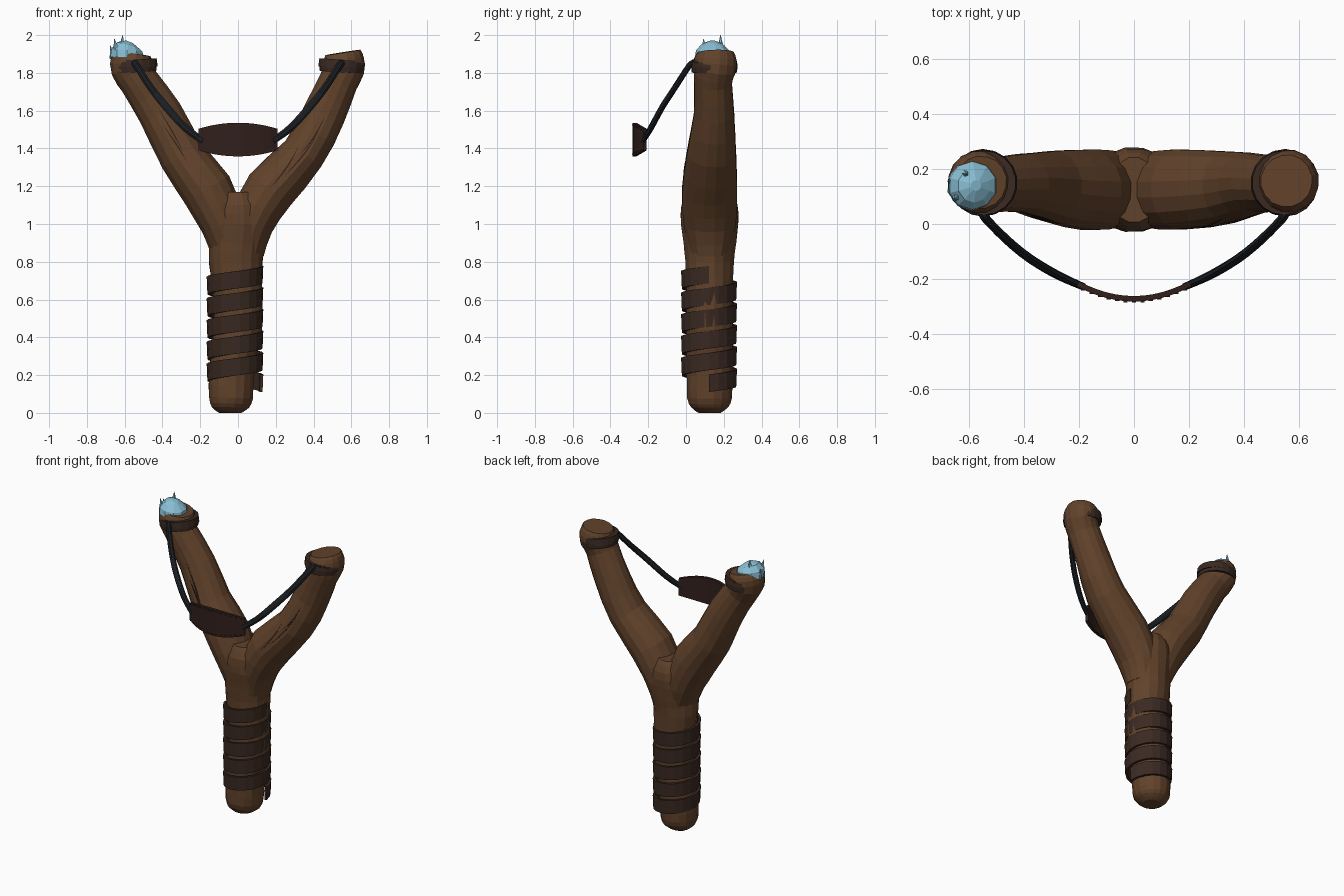
import bpy, bmesh, math, random
from mathutils import Vector
from mathutils.bvhtree import BVHTree

if "Cube" in bpy.data.objects:
    bpy.data.objects.remove(bpy.data.objects["Cube"])

random.seed(4)


def material(name, rgb):
    m = bpy.data.materials.new(name)
    m.diffuse_color = (*rgb, 1)
    m.use_nodes = True
    m.node_tree.nodes["Principled BSDF"].inputs["Base Color"].default_value = m.diffuse_color
    return m


WOOD = material("wood", (0.12, 0.055, 0.024))
GRAIN = material("dark_grain", (0.035, 0.017, 0.009))
LEATHER = material("leather", (0.042, 0.022, 0.016))
POUCH = material("pouch_leather", (0.03, 0.014, 0.011))
RUBBER = material("rubber", (0.011, 0.013, 0.016))
ICE = material("ice", (0.25, 0.52, 0.66))


def finish(name, bm, mat):
    bmesh.ops.recalc_face_normals(bm, faces=bm.faces)
    me = bpy.data.meshes.new(name)
    bm.to_mesh(me)
    bm.free()
    me.materials.append(mat)
    ob = bpy.data.objects.new(name, me)
    bpy.context.collection.objects.link(ob)
    return ob


def smooth_path(pts, steps):
    """Catmull-Rom through rows of numbers."""
    out = []
    for i in range(len(pts) - 1):
        a, b, c, d = (pts[max(i - 1, 0)], pts[i], pts[i + 1], pts[min(i + 2, len(pts) - 1)])
        for s in range(steps):
            t = s / steps
            out.append([0.5 * (2 * q + (r - p) * t + (2 * p - 5 * q + 4 * r - w) * t * t
                               + (3 * q - p - 3 * r + w) * t ** 3)
                        for p, q, r, w in zip(a, b, c, d)])
    return out + [list(pts[-1])]


def tube(name, pts, mat, sides=8, steps=1, jitter=0.0):
    """Capped tube through rows of (x, y, z, radius_u, radius_y)."""
    rows = smooth_path(pts, steps)
    pos = [Vector(r[:3]) for r in rows]
    bm = bmesh.new()
    rings = []
    for i, r in enumerate(rows):
        t = (pos[min(i + 1, len(pos) - 1)] - pos[max(i - 1, 0)]).normalized()
        u = Vector((0, 1, 0)).cross(t).normalized()
        v = t.cross(u)
        ring = []
        for k in range(sides):
            a = 2 * math.pi * (k + 0.5) / sides
            j = 1 + random.uniform(-jitter, jitter)
            ring.append(bm.verts.new(pos[i] + (u * r[3] * math.cos(a) + v * r[4] * math.sin(a)) * j))
        rings.append(ring)
    for p, q in zip(rings, rings[1:]):
        for k in range(sides):
            n = (k + 1) % sides
            bm.faces.new((p[k], p[n], q[n], q[k]))
    bm.faces.new(rings[0])
    bm.faces.new(rings[-1])
    return finish(name, bm, mat)


# Carved fork: handle and two arms fused together
fork = tube("wooden_fork", [
    (-.04, .125, 0, .06, .06), (-.04, .125, .03, .1, .1), (-.038, .125, .08, .118, .12),
    (-.033, .125, .2, .122, .123), (-.025, .125, .3, .121, .124), (0, .125, .45, .128, .124),
    (0, .125, .6, .131, .125), (-.012, .125, .8, .144, .13), (-.005, .125, .9, .15, .142),
    (0, .125, 1.0, .17, .154), (0, .125, 1.1, .15, .15), (0, .125, 1.17, .09, .12)],
    WOOD, 16, 2, .015)
left = [(-.03, .125, .85, .11, .11), (-.08, .125, 1.0, .12, .14), (-.165, .125, 1.18, .14, .148),
        (-.295, .135, 1.36, .125, .132), (-.41, .148, 1.58, .118, .108), (-.52, .143, 1.75, .105, .102),
        (-.562, .15, 1.82, .113, .113), (-.562, .152, 1.87, .112, .114), (-.557, .152, 1.905, .095, .095)]
right = [(.03, .125, .85, .11, .11), (.07, .125, 1.0, .12, .14), (.17, .125, 1.18, .138, .148),
         (.345, .135, 1.37, .12, .132), (.455, .148, 1.58, .115, .108), (.53, .143, 1.75, .105, .102),
         (.56, .152, 1.82, .11, .113), (.56, .157, 1.87, .11, .114), (.555, .157, 1.908, .095, .095)]
for side, pts in (("left", left), ("right", right)):
    arm = tube(side + "_arm", pts, WOOD, 16, 2, .015)
    mod = fork.modifiers.new("fuse", "BOOLEAN")
    mod.operation, mod.solver, mod.object = "UNION", "EXACT", arm
    bpy.context.view_layer.objects.active = fork
    bpy.ops.object.modifier_apply(modifier=mod.name)
    bpy.data.objects.remove(arm)

# Dark grain cracks laid along the front of the arms
tree = BVHTree.FromPolygons([v.co for v in fork.data.vertices],
                            [p.vertices for p in fork.data.polygons])
cracks = [(-.29, 1.38, -.42, 1.61), (-.27, 1.33, -.40, 1.53), (.17, 1.19, .32, 1.41),
          (.24, 1.25, .43, 1.49), (.33, 1.37, .46, 1.57)]
for n, (x0, z0, x1, z1) in enumerate(cracks):
    pts = []
    for k in range(9):
        t = k / 8
        bow = math.sin(math.pi * t)
        x, z = x0 + (x1 - x0) * t + .008 * bow, z0 + (z1 - z0) * t - .008 * bow
        hit = tree.ray_cast(Vector((x, -1, z)), Vector((0, 1, 0)))[0]
        if hit:
            pts.append((x, hit.y, z, .0005 + .005 * bow, .0005 + .004 * bow))
    if len(pts) > 2:
        tube("grain_crack_%d" % (n + 1), pts, GRAIN, 4)

# Leather strip wound five times up the handle
bm = bmesh.new()
prev = None
SEG = 18
for i in range(5 * SEG + 1):
    a = 2 * math.pi * i / SEG
    z = .157 + .115 * i / SEG
    cs = []
    for r, dz in ((.146, -.046), (.15, .046), (.134, .046), (.13, -.046)):
        cs.append(bm.verts.new((-.016 + r * math.cos(a), .122 + r * math.sin(a), z + dz)))
    if prev:
        for k in range(4):
            n = (k + 1) % 4
            bm.faces.new((prev[k], prev[n], cs[n], cs[k]))
    else:
        bm.faces.new(cs)
    prev = cs
bm.faces.new(prev)
finish("grip_wrap", bm, LEATHER)

# Arm bindings, rubber straps
for side, s in (("left", -1), ("right", 1)):
    tube(side + "_binding", [(s * .548, .15, 1.803, .117, .12), (s * .55, .15, 1.835, .121, .123),
                             (s * .552, .15, 1.862, .117, .12)], LEATHER, 18)
    tube(side + "_binding_overlap", [(s * .543, .15, 1.825, .12, .12),
                                     (s * .546, .15, 1.87, .117, .117)], LEATHER, 18)
    tube(side + "_strap", [(s * .55, .04, 1.855, .019, .014), (s * .535, .015, 1.835, .02, .015),
                           (s * .46, -.06, 1.72, .021, .015), (s * .38, -.125, 1.62, .022, .015),
                           (s * .28, -.185, 1.51, .021, .015), (s * .185, -.228, 1.44, .019, .013)],
         RUBBER, 8, 3)


# Curved leather pouch
def pouch_point(u, v, lift=0.0):
    return Vector((.205 * u, -.272 + .055 * u * u - lift, 1.447 + v * (.057 + .032 * (1 - u * u))))


bm = bmesh.new()
grid = [[bm.verts.new(pouch_point(i / 6 - 1, j / 2 - 1)) for j in range(5)] for i in range(13)]
for i in range(12):
    for j in range(4):
        bm.faces.new((grid[i][j], grid[i + 1][j], grid[i + 1][j + 1], grid[i][j + 1]))
pouch = finish("pouch", bm, POUCH)
sol = pouch.modifiers.new("thickness", "SOLIDIFY")
sol.thickness, sol.offset = .02, 0

# Stitches along the pouch edges
for v, edge in ((.86, "upper"), (-.86, "lower")):
    bm = bmesh.new()
    for k in range(13):
        u = -.9 + .15 * k
        ret = bmesh.ops.create_cube(bm, size=1)
        bmesh.ops.scale(bm, vec=(.016, .006, .005), verts=ret["verts"])
        bmesh.ops.translate(bm, vec=pouch_point(u, v, .011), verts=ret["verts"])
    finish(edge + "_stitches", bm, GRAIN)

# Ice cap and spikes on the left arm
tube("ice_cap", [(-.588, .14, 1.885, .092, .092), (-.588, .14, 1.92, .087, .087),
                 (-.582, .14, 1.947, .062, .062), (-.575, .14, 1.965, .02, .02)], ICE, 10)
spikes = [((-.615, .183, 1.925), (-.61, .183, 2.0), .02), ((-.643, .1, 1.91), (-.654, .092, 1.98), .02),
          ((-.662, .155, 1.88), (-.676, .158, 1.945), .018), ((-.668, .12, 1.9), (-.678, .12, 1.87), .012)]
for n, (b, t, r) in enumerate(spikes):
    tube("ice_spike_%d" % (n + 1), [(*b, r, r), (*t, .001, .001)], ICE, 5)
